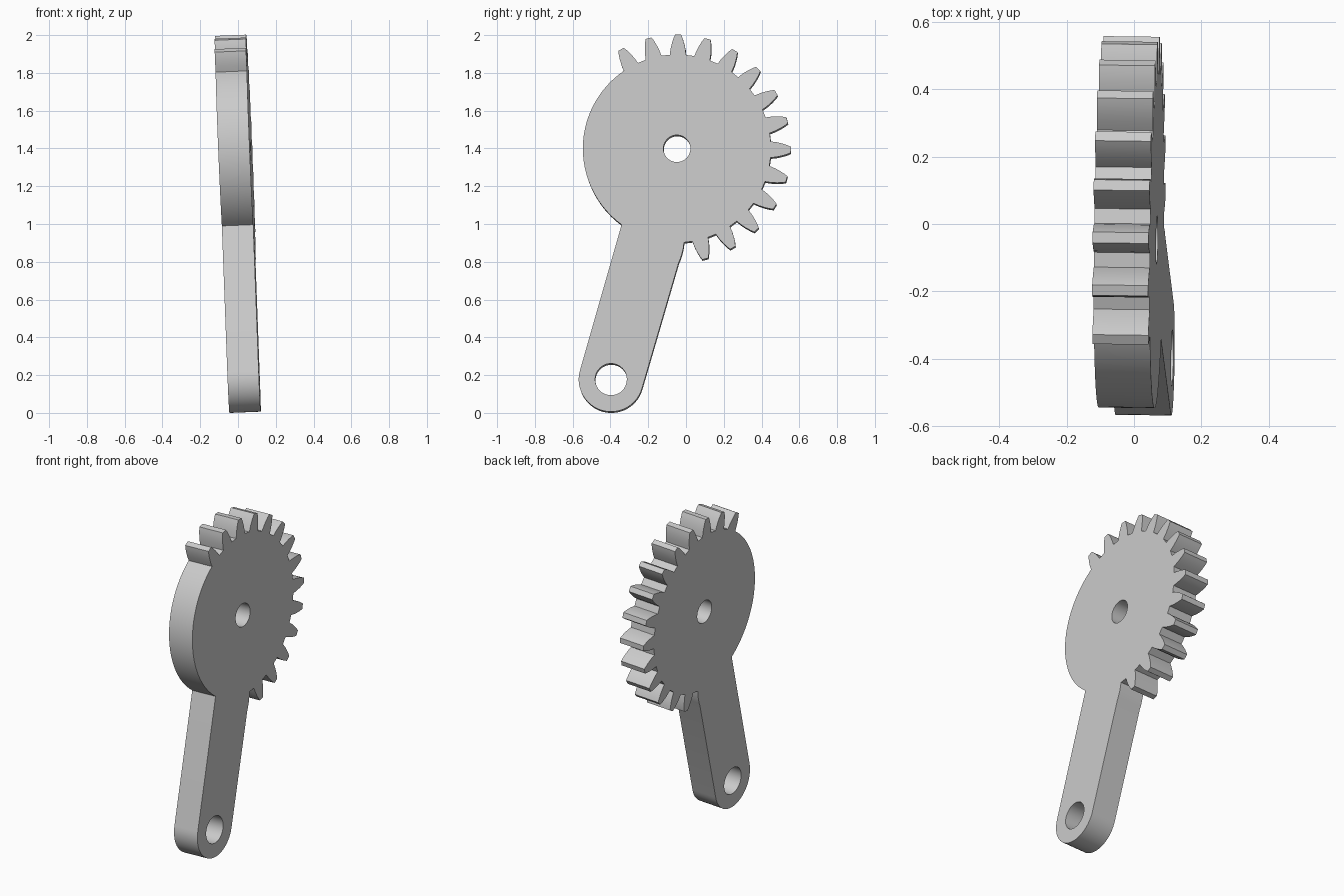
import bpy
from math import radians, degrees, sin, cos, atan2, asin, hypot
from mathutils import Matrix

cube = bpy.data.objects.get("Cube")
if cube:
    bpy.data.objects.remove(cube, do_unlink=True)

# Main dimensions, in the plane of the plate
HUB, HUB_R, BORE_R = (-0.047, 1.398), 0.498, 0.0715
PIN, PIN_R, ARM_R = (-0.396, 0.176), 0.084, 0.171
THICK = 0.166
PITCH, FIRST, TEETH = 15, 119.4, 14
FLANK = [(0.498, 0.043), (0.53, 0.039), (0.56, 0.032), (0.585, 0.024), (0.603, 0.016)]


def polar(centre, radius, deg):
    a = radians(deg)
    return centre[0] + radius * cos(a), centre[1] + radius * sin(a)


def arc(centre, radius, start, end, steps):
    return [polar(centre, radius, start + (end - start) * i / steps) for i in range(steps + 1)]


def flank(deg, side):
    return [polar(HUB, r, deg + side * degrees(w / r)) for r, w in FLANK]


# Outline: plain hub arc, teeth, then arm with rounded end
arm_dir = degrees(atan2(PIN[1] - HUB[1], PIN[0] - HUB[0])) % 360
join = arm_dir - degrees(asin(ARM_R / HUB_R))
outline = arc(HUB, HUB_R, join, FIRST + 6, 40)
for i in range(TEETH):
    angle = FIRST - PITCH * i
    outline += flank(angle, 1) + flank(angle, -1)[::-1]
outline += flank(FIRST - PITCH * TEETH, 1)      # last tooth merges into the arm
outline += arc(PIN, ARM_R, arm_dir + 90, arm_dir - 90, 28)

# Flat curve with two holes, extruded to a plate
curve = bpy.data.curves.new("sector_gear_lever", "CURVE")
curve.dimensions = "2D"
curve.fill_mode = "BOTH"
curve.extrude = THICK / 2
for loop in (outline, arc(HUB, BORE_R, 0, 360, 40)[:-1], arc(PIN, PIN_R, 0, 360, 40)[:-1]):
    spline = curve.splines.new("POLY")
    spline.points.add(len(loop) - 1)
    for point, (u, v) in zip(spline.points, loop):
        point.co = (u, v, 0, 1)
    spline.use_cyclic_u = True

lever = bpy.data.objects.new("sector_gear_lever", curve)
bpy.context.collection.objects.link(lever)
bpy.ops.object.select_all(action="DESELECT")
lever.select_set(True)
bpy.context.view_layer.objects.active = lever
bpy.ops.object.convert(target="MESH")
lever = bpy.context.object

# Weld the caps to the walls
bpy.ops.object.mode_set(mode="EDIT")
bpy.ops.mesh.select_all(action="SELECT")
bpy.ops.mesh.remove_doubles(threshold=0.0001)
bpy.ops.mesh.normals_make_consistent(inside=False)
bpy.ops.object.mode_set(mode="OBJECT")

# Stand the plate upright with its slight lean
ty, tz = 0.0136, -0.041
lever.data.transform(Matrix(((ty, tz, 1, 0.043),
                             (1, 0, -ty, 0),
                             (0, 1, -tz, -0.002),
                             (0, 0, 0, 1))))
bpy.ops.object.shade_smooth_by_angle(angle=radians(25))

# Plain grey
grey = bpy.data.materials.new("light_grey")
grey.use_nodes = True
colour = (0.6, 0.6, 0.6, 1)
grey.diffuse_color = colour
grey.node_tree.nodes["Principled BSDF"].inputs["Base Color"].default_value = colour
lever.data.materials.clear()
lever.data.materials.append(grey)
